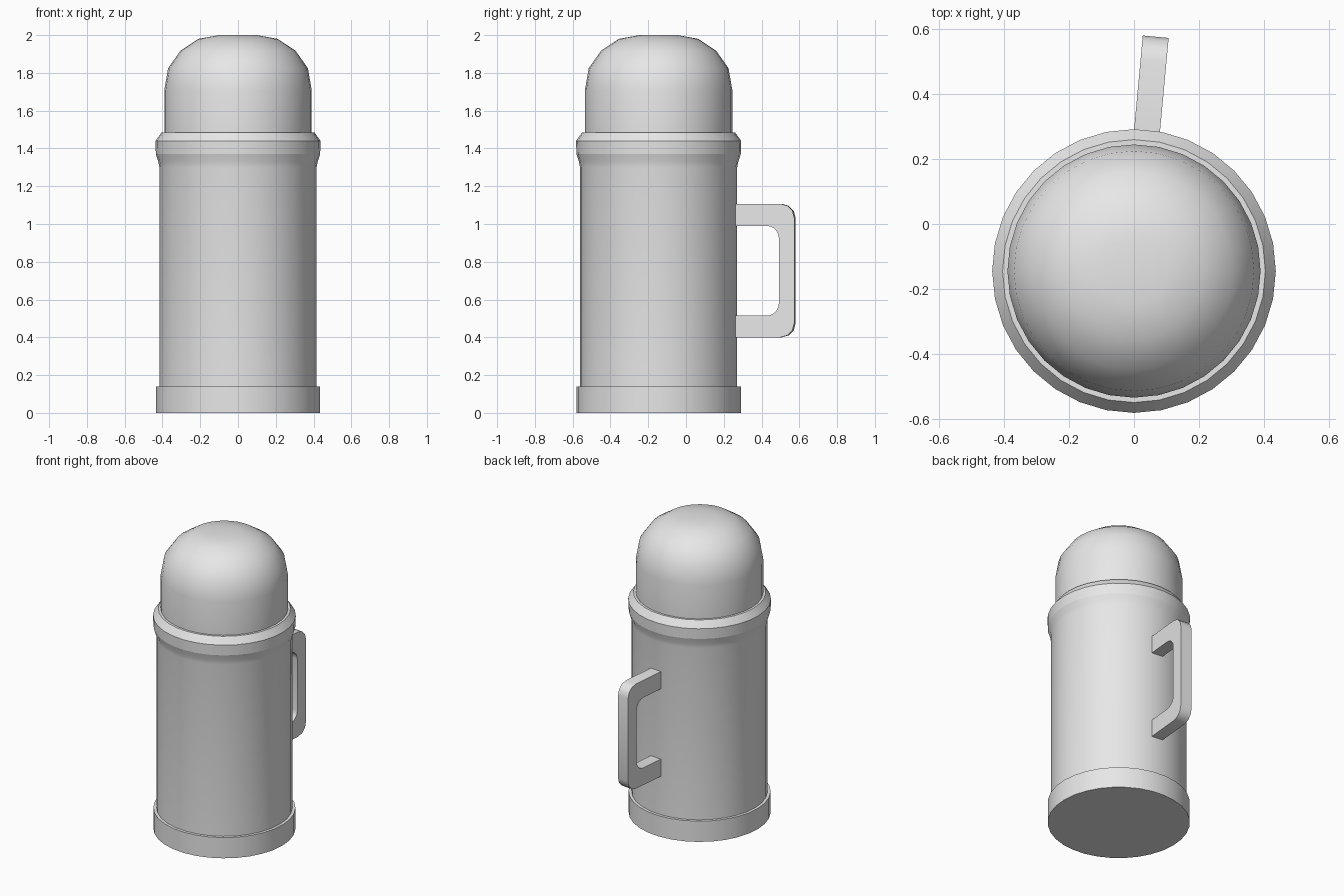
import bpy, bmesh, math
from mathutils import Matrix, Vector

cube = bpy.data.objects.get("Cube")
if cube:
    bpy.data.objects.remove(cube, do_unlink=True)

AXIS = Vector((0, -0.145, 0))   # centre of the round body
SIDES = 32

grey = bpy.data.materials.new("light grey")
grey.use_nodes = True
grey.diffuse_color = (0.8, 0.8, 0.8, 1)
grey.node_tree.nodes["Principled BSDF"].inputs["Base Color"].default_value = (0.8, 0.8, 0.8, 1)


def finish(name, bm, angle=32):
    """Turn a bmesh into a shaded object placed on the body axis."""
    bmesh.ops.recalc_face_normals(bm, faces=bm.faces)
    mesh = bpy.data.meshes.new(name)
    bm.to_mesh(mesh)
    bm.free()
    mesh.materials.append(grey)
    obj = bpy.data.objects.new(name, mesh)
    obj.location = AXIS
    bpy.context.collection.objects.link(obj)
    bpy.ops.object.select_all(action='DESELECT')
    obj.select_set(True)
    bpy.context.view_layer.objects.active = obj
    bpy.ops.object.shade_smooth_by_angle(angle=math.radians(angle))
    return obj


def lathe(name, profile):
    """Spin a (radius, height) profile around the body axis."""
    bm = bmesh.new()
    verts = [bm.verts.new((r, 0, z)) for r, z in profile]
    edges = [bm.edges.new(pair) for pair in zip(verts, verts[1:])]
    bmesh.ops.spin(bm, geom=verts + edges, cent=(0, 0, 0), axis=(0, 0, 1),
                   angle=math.tau, steps=SIDES, use_merge=True)
    bmesh.ops.remove_doubles(bm, verts=bm.verts, dist=0.0005)
    return finish(name, bm)


def corner(y, z, radius, start, end, steps):
    """Points of an arc in the y-z plane."""
    angles = [math.radians(start + (end - start) * i / steps) for i in range(steps + 1)]
    return [(y + radius * math.cos(a), z + radius * math.sin(a)) for a in angles]


# Round parts, from the ground up
lathe("base", [(0, 0), (0.435, 0), (0.435, 0.14), (0.41, 0.14)])
lathe("body", [(0.416, 0.13), (0.416, 1.3), (0.422, 1.33), (0.435, 1.37)])
lathe("collar", [(0.435, 1.37), (0.437, 1.44), (0.405, 1.485), (0.38, 1.485)])
lathe("cup_lid", [(0.39, 1.48), (0.39, 1.71), (0.37, 1.825), (0.305, 1.917),
                  (0.21, 1.98), (0.1, 2.0), (0, 2.0)])

# Handle: a rounded bracket outline, extruded sideways
ROOT, OUT, INNER = 0.4, 0.725, 0.643
outline = [(ROOT, 0.4)]
outline += corner(OUT - 0.075, 0.475, 0.075, -90, 0, 3)
outline += corner(OUT - 0.075, 1.032, 0.075, 0, 90, 3)
outline += [(ROOT, 1.107), (ROOT, 0.99)]
outline += corner(INNER - 0.065, 0.925, 0.065, 90, 0, 5)
outline += corner(INNER - 0.065, 0.58, 0.065, 0, -90, 5)
outline += [(ROOT, 0.515)]

bm = bmesh.new()
face = bm.faces.new([bm.verts.new((-0.04, y, z)) for y, z in outline])
extruded = bmesh.ops.extrude_face_region(bm, geom=[face])["geom"]
moved = [v for v in extruded if isinstance(v, bmesh.types.BMVert)]
bmesh.ops.translate(bm, verts=moved, vec=(0.08, 0, 0))
if face.is_valid and len(bm.faces) == len(outline) + 1:
    bm.faces.new(list(face.verts))
# The handle sits slightly off the back centre line
bmesh.ops.rotate(bm, verts=bm.verts, cent=(0, 0, 0),
                 matrix=Matrix.Rotation(math.radians(-5.3), 3, 'Z'))
finish("handle", bm)
